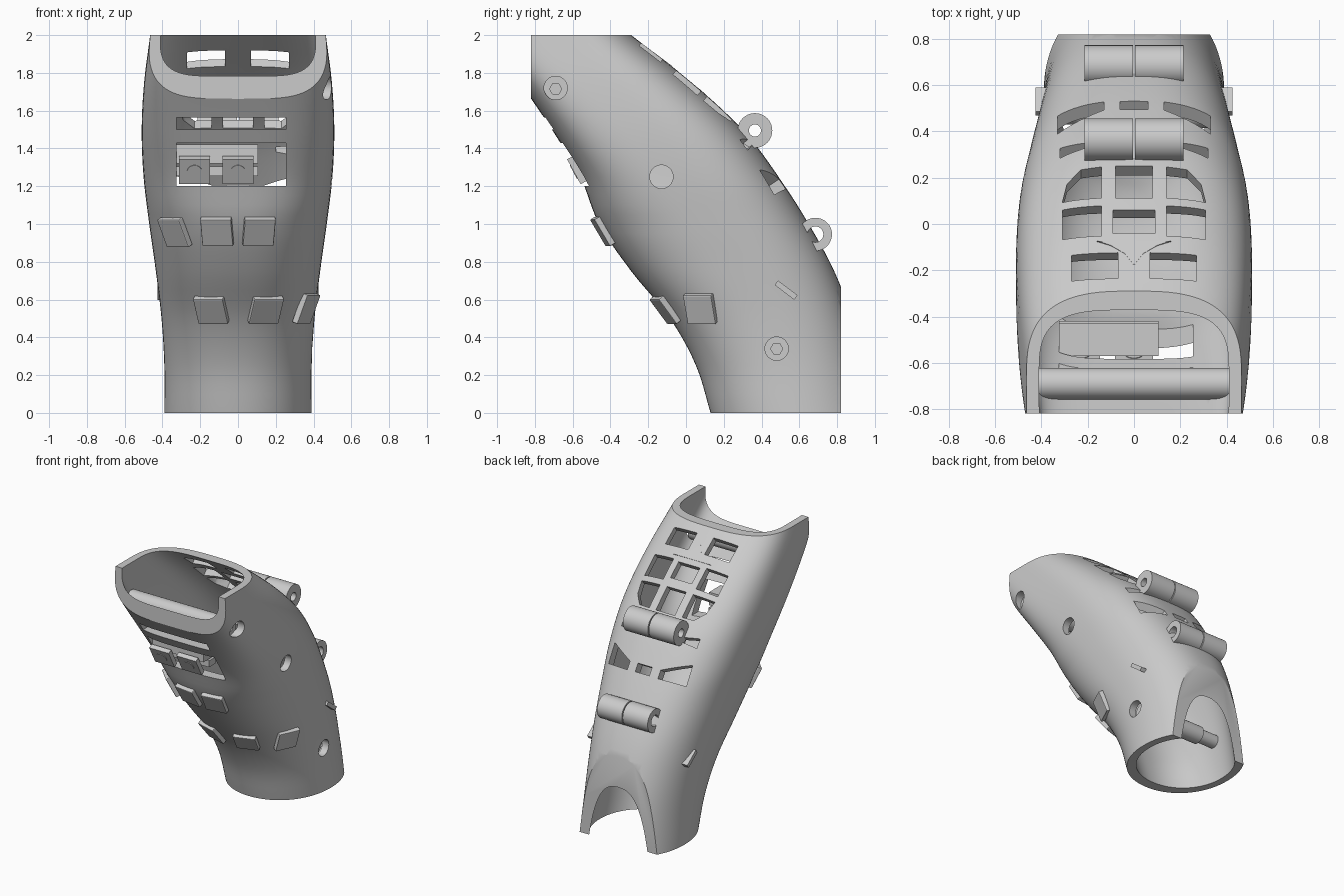
import bpy, bmesh, math
from mathutils import Vector, Matrix

if "Cube" in bpy.data.objects:
    bpy.data.objects.remove(bpy.data.objects["Cube"])

grey = bpy.data.materials.new("plain_grey")
grey.use_nodes = True
COLOUR = (0.6, 0.6, 0.6, 1)
grey.diffuse_color = COLOUR
grey.node_tree.nodes["Principled BSDF"].inputs["Base Color"].default_value = COLOUR

# Sleeve outline every quarter unit of height: front y, back y, half width
ROWS = [(.13, 1.01, .39), (.053, .95, .39), (-.085, .88, .405), (-.29, .785, .435),
        (-.46, .65, .47), (-.56, .49, .50), (-.71, .30, .51), (-.88, .03, .497),
        (-1.05, -.29, .465)]


def outline(z):
    rows = [Vector(r) for r in ROWS]
    rows = [2 * rows[0] - rows[1]] + rows + [2 * rows[-1] - rows[-2]]
    i = max(0, min(len(ROWS) - 2, int(z / .25)))
    t = z / .25 - i
    a, b, c, d = rows[i:i + 4]
    return b + (c - a) * t / 2 + (2 * a - 5 * b + 4 * c - d) * t**2 / 2 + (3 * b - a - 3 * c + d) * t**3 / 2


def power(z, front):
    return 2.1 + .4 * z + (2.3 * max(0, z - 1) if front else 0)


def front_y(x, z):
    f, b, w = outline(z)
    n = power(z, True)
    k = max(0, 1 - abs(x / w) ** n) ** (1 / n)
    return (f + b) / 2 - (b - f) / 2 * k


def back_z(y):
    z = 2.0
    while z > 0 and outline(z)[1] < y:
        z -= .005
    return z


def finish(name, bm, matrix=None, smooth=False):
    bmesh.ops.recalc_face_normals(bm, faces=bm.faces)
    mesh = bpy.data.meshes.new(name)
    bm.to_mesh(mesh)
    bm.free()
    mesh.materials.append(grey)
    ob = bpy.data.objects.new(name, mesh)
    bpy.context.collection.objects.link(ob)
    if matrix:
        ob.matrix_world = matrix
    if smooth:
        shade(ob)
    return ob


def shade(ob):
    bpy.ops.object.select_all(action='DESELECT')
    ob.select_set(True)
    bpy.context.view_layer.objects.active = ob
    bpy.ops.object.shade_smooth_by_angle(angle=math.radians(30))


def box(name, size, matrix):
    bm = bmesh.new()
    bmesh.ops.create_cube(bm, size=1)
    bmesh.ops.scale(bm, vec=size, verts=bm.verts)
    return finish(name, bm, matrix)


def rod(name, x0, x1, y, z, r, sides=32):
    bm = bmesh.new()
    bmesh.ops.create_cone(bm, cap_ends=True, segments=sides, radius1=r, radius2=r, depth=x1 - x0)
    m = Matrix.Translation(((x0 + x1) / 2, y, z)) @ Matrix.Rotation(math.pi / 2, 4, 'Y')
    return finish(name, bm, m, True)


def back_prism(name, points, depth, height):
    # Outline laid on the back surface, extruded along its normal
    mid = sum(p[1] for p in points) / len(points)
    slope = (back_z(mid + .06) - back_z(mid - .06)) / .12
    n = Vector((0, -slope, 1)).normalized()
    bm = bmesh.new()
    face = bm.faces.new([bm.verts.new(Vector((x, y, back_z(mid) + slope * (y - mid))) - n * depth)
                         for x, y in points])
    ext = bmesh.ops.extrude_face_region(bm, geom=[face])
    verts = [v for v in ext["geom"] if isinstance(v, bmesh.types.BMVert)]
    bmesh.ops.translate(bm, vec=n * (depth + height), verts=verts)
    return finish(name, bm)


def loft(name, dx, dy, squarer=0):
    bm = bmesh.new()
    rings, sides = [], 96
    for k in range(45):
        z = -.1 + k * .05
        f, b, w = outline(z)
        ring = []
        for s in range(sides):
            t = math.tau * s / sides
            n = power(z, math.sin(t) < 0) + squarer * z
            c, d = [math.copysign(abs(v) ** (2 / n), v) for v in (math.cos(t), math.sin(t))]
            ring.append(bm.verts.new(((w - dx) * c, (f + b) / 2 + ((b - f) / 2 - dy) * d, z)))
        rings.append(ring)
    for lo, hi in zip(rings, rings[1:]):
        for s in range(sides):
            e = (s + 1) % sides
            bm.faces.new((lo[s], lo[e], hi[e], hi[s]))
    bm.faces.new(rings[0])
    bm.faces.new(rings[-1])
    return finish(name, bm)


def boolean(ob, tool, operation='DIFFERENCE'):
    tool.hide_render = True
    mod = ob.modifiers.new("cut", 'BOOLEAN')
    mod.operation, mod.object, mod.solver = operation, tool, 'EXACT'
    bpy.context.view_layer.update()
    bpy.context.view_layer.objects.active = ob
    bpy.ops.object.modifier_apply(modifier=mod.name)
    bpy.data.objects.remove(tool)


# Hollow sleeve trimmed flat at top, bottom, front and back
sleeve = loft("sleeve", 0, 0)
boolean(sleeve, box("trim", (2, 1.64, 2), Matrix.Translation((0, 0, 1))), 'INTERSECT')
boolean(sleeve, loft("cavity", .055, .082, .3))

# Round holes on the left side
for y, z in ((-.69, 1.72), (-.13, 1.25), (.48, .34)):
    boolean(sleeve, rod("hole", .2, .7, y, z, .062))

# Windows in the back: half-side outlines, mirrored
sides = [
    [(.07, -.235), (.27, -.235), (.27, -.125), (.07, -.125)],
    [(.14, -.05), (.31, -.05), (.31, .08), (.14, .08)],
    [(.14, .115), (.31, .115), (.29, .19), (.23, .245), (.14, .25)],
    [(.2, .34), (.32, .32), (.32, .365), (.2, .36)],
    [(.13, .495), (.33, .44), (.33, .525), (.13, .53)],
]
centres = [(.09, -.04, .06), (.08, .115, .25), (.06, .495, .53)]
windows = [[(x * s, y) for x, y in pts] for pts in sides for s in (1, -1)]
windows += [[(-w, a), (w, a), (w, b), (-w, b)] for w, a, b in centres]
for pts in windows:
    boolean(sleeve, back_prism("window", pts, .18, .1))

# Two front openings
for z0, z1 in ((1.2, 1.43), (1.5, 1.565)):
    z = (z0 + z1) / 2
    boolean(sleeve, box("opening", (.58, .4, z1 - z0),
                        Matrix.Translation((-.035, front_y(0, z), z))))
shade(sleeve)


def on_front(x, z, lift=0):
    # Frame on the front surface with a level sideways axis
    e = .03
    across = Vector((2 * e, front_y(x + e, z) - front_y(x - e, z), 0))
    rise = Vector((0, front_y(x, z + e) - front_y(x, z - e), 2 * e))
    n = across.cross(rise).normalized()
    side = across.normalized()
    m = Matrix((side, n.cross(side), n)).transposed().to_4x4()
    m.translation = Vector((x, front_y(x, z), z)) + n * lift
    return m


# Raised pads in two rows
pads = [(-.33, .96), (-.11, .965), (.11, .965), (-.14, .55), (.145, .55), (.355, .555)]
for i, (x, z) in enumerate(pads):
    pad = box("pad_%d" % (i + 1), (.165, .165, .035), on_front(x, z, .008))
    bev = pad.modifiers.new("edge", 'BEVEL')
    bev.width, bev.segments = .006, 2

# Latch unit set in the lower front opening
box("latch_body", (.43, .14, .1), Matrix.Translation((-.11, -.5, 1.37)))
box("latch_rail", (.43, .08, .05), Matrix.Translation((-.11, -.46, 1.28)))
for i, x in enumerate((-.23, 0)):
    m = Matrix.Translation((x, 0, 0)) @ on_front(0, 1.285)
    box("latch_block_%d" % (i + 1), (.165, .15, .035), m)
    bm = bmesh.new()
    bmesh.ops.create_cone(bm, cap_ends=True, segments=24, radius1=.04, radius2=.04, depth=.042)
    finish("latch_screw_%d" % (i + 1), bm, m, True)

# Cross rods between the side walls, with hexagonal sockets on the left end
for name, x0, x1, y, z, r in (("upper_rod", -.42, .42, -.69, 1.715, .068),
                              ("lower_rod", -.19, .33, .48, .34, .066)):
    bar = rod(name, x0, x1, y, z, r)
    boolean(bar, rod("socket", x1 - .12, x1 + .1, y, z, .032, 6))
    shade(bar)
rod("lower_rod_tip", -.36, -.18, .48, .34, .05)

# Hinge barrels on the back
for label, y, z, r, bore in (("upper", .365, 1.495, .092, .032), ("lower", .685, .945, .088, .042)):
    for side, x0, x1 in (("right", -.215, -.004), ("left", .004, .215)):
        barrel = rod("%s_hinge_%s" % (label, side), x0, x1, y, z, r)
        boolean(barrel, rod("bore", x0 - .1, x1 + .1, y, z, bore))
        shade(barrel)

# Pointed guard plate between the upper back windows
back_prism("guard_plate", [(-.16, -.075), (.16, -.075), (.1, -.095), (.04, -.13), (0, -.18),
                           (-.04, -.13), (-.1, -.095)], .02, .004)

# Small side fins
for name, s in (("left_fin", 1), ("right_fin", -1)):
    box(name, (.06, .13, .03),
        Matrix.Translation((s * .395, .53, .65)) @ Matrix.Rotation(math.radians(-37), 4, 'X'))
